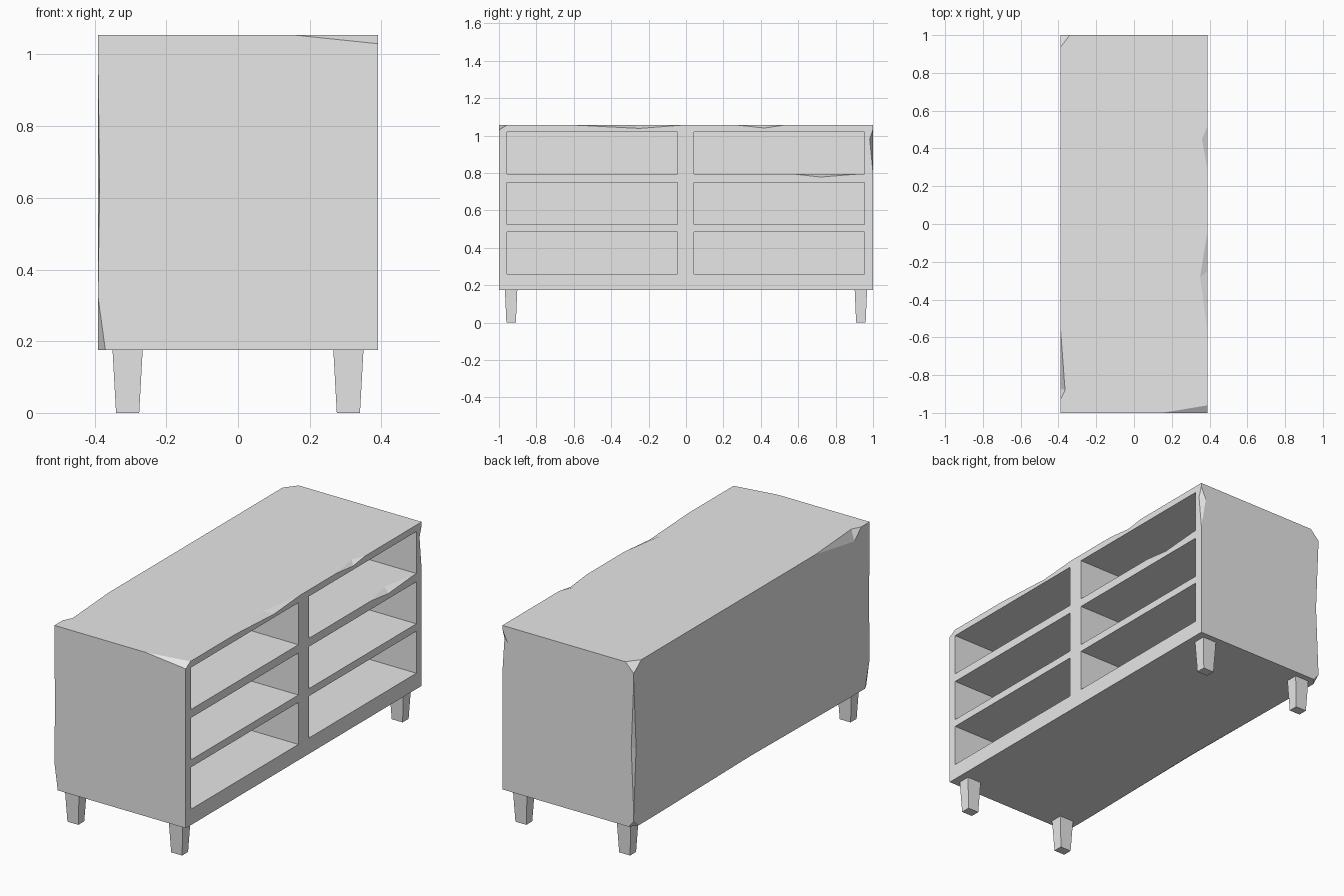
import bpy
import bmesh
from mathutils import Vector

if "Cube" in bpy.data.objects:
    bpy.data.objects.remove(bpy.data.objects["Cube"], do_unlink=True)

grey = bpy.data.materials.new("plain_grey")
grey.use_nodes = True
grey.diffuse_color = (0.8, 0.8, 0.8, 1)
grey.node_tree.nodes["Principled BSDF"].inputs["Base Color"].default_value = (0.8, 0.8, 0.8, 1)

X, Y, BOTTOM, TOP = 0.39, 1.0, 0.175, 1.055


def add_box(bm, lo, hi, taper=1.0):
    """Box between two corners; taper scales its lower end."""
    lo, hi = Vector(lo), Vector(hi)
    mid, size = (lo + hi) / 2, hi - lo
    for v in bmesh.ops.create_cube(bm, size=1)["verts"]:
        t = taper if v.co.z < 0 else 1
        v.co = Vector((v.co.x * size.x * t, v.co.y * size.y * t, v.co.z * size.z)) + mid


def add_hull(bm, points):
    verts = [bm.verts.new(p) for p in points]
    bmesh.ops.convex_hull(bm, input=verts)


def make_object(name, bm):
    bmesh.ops.recalc_face_normals(bm, faces=bm.faces)
    mesh = bpy.data.meshes.new(name)
    bm.to_mesh(mesh)
    bm.free()
    mesh.materials.append(grey)
    obj = bpy.data.objects.new(name, mesh)
    bpy.context.collection.objects.link(obj)
    return obj


def cut(target, cutter):
    """Subtract the cutter for good, then drop it."""
    cutter.hide_render = True
    mod = target.modifiers.new("cut", 'BOOLEAN')
    mod.operation = 'DIFFERENCE'
    mod.solver = 'EXACT'
    mod.object = cutter
    bpy.context.view_layer.objects.active = target
    bpy.ops.object.modifier_apply(modifier=mod.name)
    bpy.data.objects.remove(cutter, do_unlink=True)


# Cabinet body
bm = bmesh.new()
add_box(bm, (-X, -Y, BOTTOM), (X, Y, TOP))
cabinet = make_object("cabinet_body", bm)

# Six open compartments on the +x side
bm = bmesh.new()
for y0 in (-0.957, 0.043):
    for z0 in (0.26, 0.525, 0.795):
        add_box(bm, (-0.35, y0, z0), (X + 0.1, y0 + 0.912, z0 + 0.225))
cut(cabinet, make_object("compartment_cutter", bm))

# Worn edges: two ends on the edge, one point on each face, one point outside
bm = bmesh.new()
O = 0.03
dents = [
    # top edge above the compartments
    ((X, -0.58, TOP), (X, -0.03, TOP), (0.35, -0.28, TOP), (X, -0.25, 1.038), (X + O, -0.27, TOP + O)),
    ((X, 0.28, TOP), (X, 0.52, TOP), (0.36, 0.45, TOP), (X, 0.42, 1.04), (X + O, 0.42, TOP + O)),
    # shelf lip
    ((X, 0.57, 0.795), (X, 0.93, 0.795), (0.35, 0.74, 0.795), (X, 0.72, 0.778), (X + O, 0.74, 0.795 + O)),
    # upright edges
    ((X, Y, 1.035), (X, Y, 0.8), (0.36, Y, 0.97), (X, 0.982, 0.98), (X + O, Y + O, 0.95)),
    ((-X, Y, 0.25), (-X, Y, 0.96), (-0.375, Y, 0.6), (-X, 0.98, 0.6), (-X - O, Y + O, 0.6)),
    ((-X, -Y, 0.36), (-X, -Y, 0.95), (-0.386, -Y, 0.63), (-X, -0.98, 0.63), (-X - O, -Y - O, 0.63)),
    # top and bottom edges of the closed long side
    ((-X, -0.54, TOP), (-X, -0.93, TOP), (-0.365, -0.88, TOP), (-X, -0.87, 1.0), (-X - O, -0.8, TOP + O)),
    ((-X, -0.8, BOTTOM), (-X, 0.8, BOTTOM), (-0.375, 0, BOTTOM), (-X, 0, 0.185), (-X - O, 0, BOTTOM - O)),
]
# Chipped corners: three points on the edges and one outside the corner
corners = [
    ((0.15, -Y, TOP), (X, -0.96, TOP), (X, -Y, 1.03), (X + O, -Y - O, TOP + O)),
    ((-X, 0.935, TOP), (-0.34, Y, TOP), (-X, Y, 1.005), (-X - O, Y + O, TOP + O)),
    ((-X, -Y, 0.32), (-0.37, -Y, BOTTOM), (-X, -0.96, BOTTOM), (-X - O, -Y - O, BOTTOM - O)),
    ((-X, Y, 0.21), (-0.36, Y, BOTTOM), (-X, 0.96, BOTTOM), (-X - O, Y + O, BOTTOM - O)),
]
for points in dents + corners:
    add_hull(bm, points)
cut(cabinet, make_object("wear_cutter", bm))

# Four tapered legs
for sx, side in ((-1, "right"), (1, "left")):
    for sy, end in ((-1, "front"), (1, "back")):
        bm = bmesh.new()
        cx, cy = sx * 0.308, sy * 0.935
        add_box(bm, (cx - 0.042, cy - 0.033, 0), (cx + 0.042, cy + 0.033, BOTTOM), taper=0.77)
        make_object(f"{end}_{side}_leg", bm)
